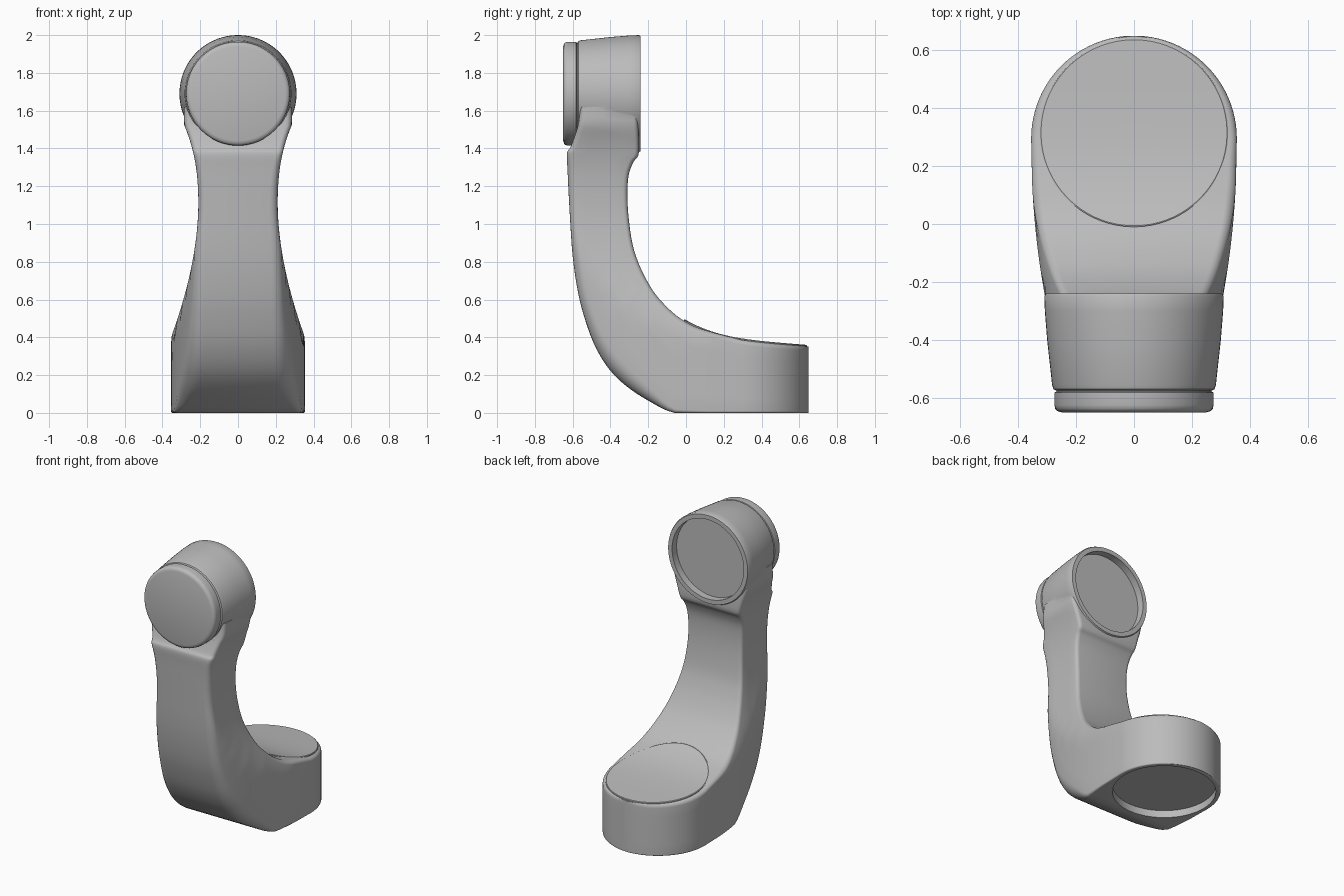
import bpy, bmesh, math
from mathutils import Vector

if "Cube" in bpy.data.objects:
    bpy.data.objects.remove(bpy.data.objects["Cube"])

GREY = (0.5, 0.5, 0.5, 1)
mat = bpy.data.materials.new("light_grey")
mat.use_nodes = True
mat.diffuse_color = GREY
mat.node_tree.nodes["Principled BSDF"].inputs["Base Color"].default_value = GREY

BASE_Y, BASE_R, HEAD_Z = 0.295, 0.355, 1.69


def skin(name, rings):
    """Bridge closed rings of points and cap both ends."""
    bm = bmesh.new()
    loops = [[bm.verts.new(p) for p in ring] for ring in rings]
    for a, b in zip(loops, loops[1:]):
        for i in range(len(a)):
            j = (i + 1) % len(a)
            bm.faces.new((a[i], a[j], b[j], b[i]))
    bm.faces.new(loops[0])
    bm.faces.new(loops[-1])
    bmesh.ops.recalc_face_normals(bm, faces=bm.faces[:])
    mesh = bpy.data.meshes.new(name)
    bm.to_mesh(mesh)
    bm.free()
    mesh.materials.append(mat)
    obj = bpy.data.objects.new(name, mesh)
    bpy.context.collection.objects.link(obj)
    return obj


def circle(r, place, n=80):
    turns = [math.tau * (i + 0.5) / n for i in range(n)]
    return [place(r * math.cos(t), r * math.sin(t)) for t in turns]


def head_lathe(name, profile):
    """Round part about the horizontal axis of the head."""
    return skin(name, [circle(r, lambda a, b: (a, y, HEAD_Z + b)) for r, y in profile])


def combine(target, tool, operation):
    bpy.context.view_layer.objects.active = target
    mod = target.modifiers.new(operation, 'BOOLEAN')
    mod.object, mod.operation, mod.solver = tool, operation, 'EXACT'
    bpy.ops.object.modifier_apply(modifier=mod.name)
    bpy.data.objects.remove(tool)


def base_top(y):
    d = max(0.64 - y, 0)
    return 0.36 + 0.08 * d + 0.477 * d ** 4


def half_width(y, z):
    """Half width of the arm at a point of its side outline."""
    if y > BASE_Y:
        return math.sqrt(max(BASE_R ** 2 - (y - BASE_Y) ** 2, 0.0001))
    if z > 1.1:
        return min(0.21 + 0.065 * ((z - 1.1) / 0.4) ** 2.4, 0.285)
    front = 0.21 + 0.145 * min((1.1 - z) / 0.7, 1) ** 1.8
    top = BASE_R - 0.145 * ((BASE_Y - y) / 0.925) ** 2.1
    return min(front, top)


def section(outer, inner, r_out, r_in):
    """Rounded cross-section from the outer to the inner side of the bend."""
    span = inner - outer
    length = span.length
    arc = [math.pi / 2 * k / 5 for k in range(6)]
    # Outer corner starts on the face and ends on the side wall
    side = [(r_out * (1 - math.sin(t)), r_out * (1 - math.cos(t))) for t in arc]
    side += [(0, r_out + (length - r_out - r_in) * k / 5) for k in range(1, 5)]
    side += [(r_in * (1 - math.cos(t)), length - r_in * (1 - math.sin(t))) for t in arc]
    right = []
    for off, v in side:
        p = outer + span * (v / length)
        w = half_width(p.x, p.y)
        right.append((w - min(off, 0.8 * w), p.x, p.y))
    return right + [(-x, y, z) for x, y, z in reversed(right)]


# Stations along the bend: outer y, z, inner y, z, outer corner radius
BEND = [
    (0.12, 0, 0.15, 0.424, 0.01), (-0.06, 0.0, 0.04, 0.46, 0.02),
    (-0.2, 0.065, -0.05, 0.515, 0.06), (-0.32, 0.145, -0.12, 0.58, 0.08),
    (-0.41, 0.235, -0.17, 0.64, 0.08), (-0.48, 0.35, -0.215, 0.715, 0.07),
    (-0.53, 0.48, -0.25, 0.79, 0.06), (-0.57, 0.63, -0.28, 0.88, 0.05),
    (-0.6, 0.83, -0.3, 1.0, 0.045), (-0.617, 1.08, -0.31, 1.13, 0.045),
    (-0.627, 1.28, -0.305, 1.25, 0.04), (-0.63, 1.375, -0.28, 1.325, 0.03),
    (-0.61, 1.41, -0.252, 1.365, 0.03), (-0.572, 1.52, -0.25, 1.45, 0.03),
    (-0.56, 1.62, -0.26, 1.62, 0.03),
]


def smooth_path(rows, steps=4):
    """Catmull-Rom resampling of the stations."""
    rows = [Vector(r) for r in rows]
    out = []
    for i in range(len(rows) - 1):
        a, b, c, d = rows[max(i - 1, 0)], rows[i], rows[i + 1], rows[min(i + 2, len(rows) - 1)]
        for k in range(steps):
            t = k / steps
            out.append(0.5 * (2 * b + (c - a) * t + (2 * a - 5 * b + 4 * c - d) * t * t
                              + (3 * b - a - 3 * c + d) * t ** 3))
    return out + [rows[-1]]


# Arm: round foot, then the bend and the column
rings = []
for k in range(23):
    y = BASE_Y + BASE_R * math.sin(math.radians(88 - 4 * k))
    rings.append(section(Vector((y, 0)), Vector((y, base_top(y) - 0.008)), 0.01, 0.025))
for oy, oz, iy, iz, r in smooth_path(BEND):
    rings.append(section(Vector((oy, max(oz, 0))), Vector((iy, iz)), r, 0.025))
arm = skin("arm", rings)

# Head barrel, joined to the arm, with its recess at the back
head = head_lathe("head", [(0.27, -0.575), (0.278, -0.57), (0.283, -0.555), (0.3, -0.4),
                           (0.308, -0.3), (0.31, -0.25), (0.305, -0.24)])
combine(arm, head, 'UNION')
combine(arm, head_lathe("head_recess", [(0.275, -0.29), (0.275, -0.1)]), 'DIFFERENCE')

# Recess under the foot
foot_recess = skin("foot_recess", [circle(0.325, lambda a, b: (a, BASE_Y + b, z))
                                   for z in (-0.1, 0.05)])
combine(arm, foot_recess, 'DIFFERENCE')

# Round cover on the front of the head
front_cover = head_lathe("front_cover", [(0.268, -0.55), (0.268, -0.578), (0.275, -0.582),
                                         (0.275, -0.625), (0.272, -0.638), (0.264, -0.646),
                                         (0.25, -0.65)])

# Thin cover on the foot, following its sloping top
cover_rings = [(0.325, -0.03), (0.325, -0.003), (0.321, 0)]
cover_rings += [(0.32 * k / 8, 0) for k in range(7, 0, -1)]
foot_cover = skin("foot_cover", [
    circle(r, lambda a, b: (a, 0.315 + b, base_top(0.315 + b) + drop))
    for r, drop in cover_rings])

# Smooth shading with crisp rims
bpy.context.view_layer.update()
bpy.ops.object.select_all(action='DESELECT')
for obj in (arm, front_cover, foot_cover):
    obj.select_set(True)
bpy.context.view_layer.objects.active = arm
bpy.ops.object.shade_smooth_by_angle(angle=math.radians(35))
